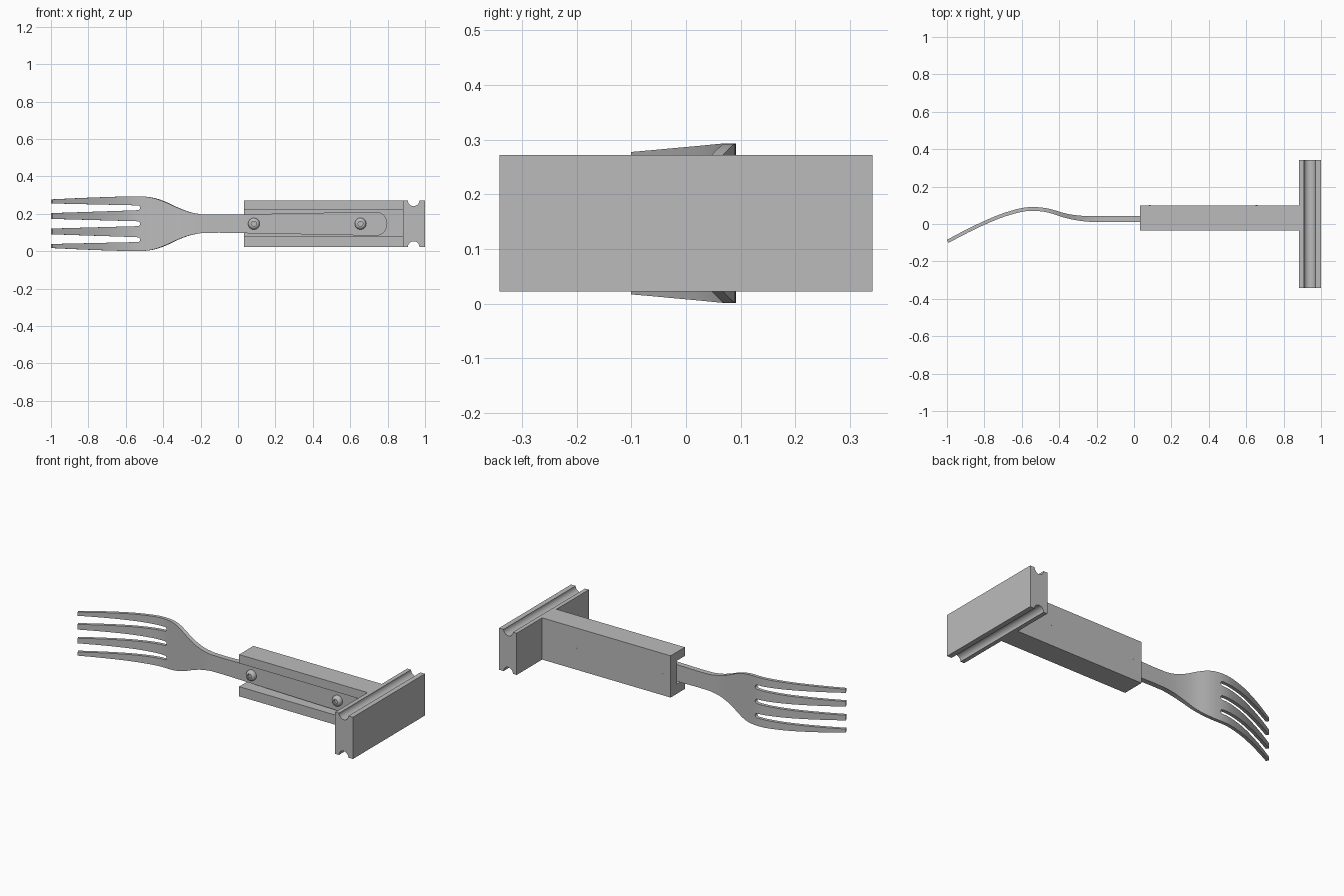
import bpy, bmesh, math
from mathutils import Vector

if "Cube" in bpy.data.objects:
    bpy.data.objects.remove(bpy.data.objects["Cube"])

ZC = 0.147  # centre height of the whole tool
steel = bpy.data.materials.new("grey")
steel.diffuse_color = (0.5, 0.5, 0.5, 1)
steel.use_nodes = True
steel.node_tree.nodes["Principled BSDF"].inputs["Base Color"].default_value = steel.diffuse_color


def finish(name, bm, smooth=True):
    bmesh.ops.recalc_face_normals(bm, faces=bm.faces)
    me = bpy.data.meshes.new(name)
    bm.to_mesh(me)
    bm.free()
    ob = bpy.data.objects.new(name, me)
    bpy.context.collection.objects.link(ob)
    me.materials.append(steel)
    if smooth:
        bpy.ops.object.select_all(action='DESELECT')
        ob.select_set(True)
        bpy.context.view_layer.objects.active = ob
        bpy.ops.object.shade_smooth_by_angle(angle=math.radians(30))
    return ob


def prism(name, pts, move, smooth=True):
    """Extrude a closed outline along a vector."""
    bm = bmesh.new()
    face = bm.faces.new([bm.verts.new(p) for p in pts])
    new = bmesh.ops.extrude_face_region(bm, geom=[face])["geom"]
    bmesh.ops.translate(bm, vec=move, verts=[v for v in new if isinstance(v, bmesh.types.BMVert)])
    return finish(name, bm, smooth)


def spline(table, x):
    """Smooth interpolation through (x, value) pairs."""
    n = len(table)
    if x <= table[0][0]:
        return table[0][1]
    if x >= table[-1][0]:
        return table[-1][1]

    def slope(k):
        a, b = table[max(k - 1, 0)], table[min(k + 1, n - 1)]
        return (b[1] - a[1]) / (b[0] - a[0])
    i = max(k for k in range(n - 1) if table[k][0] <= x)
    (x0, v0), (x1, v1) = table[i], table[i + 1]
    h = x1 - x0
    t = (x - x0) / h
    return ((2*t**3 - 3*t**2 + 1) * v0 + (t**3 - 2*t**2 + t) * h * slope(i)
            + (3*t**2 - 2*t**3) * v1 + (t**3 - t**2) * h * slope(i + 1))


# Handle block: channel section run along x
B, T, LO, HI, FRONT, BACK, FLOOR = 0.022, 0.272, 0.08, 0.22, -0.035, 0.1, 0.043
section = [(FRONT, B), (BACK, B), (BACK, T), (FRONT, T), (FRONT, HI), (FLOOR, HI), (FLOOR, LO), (FRONT, LO)]
prism("handle_block", [(0.032, y, z) for y, z in section], (0.851, 0, 0), False)

# Crossbar: section with a round groove above and below, run along y
arc = [(0.939 + 0.031 * math.cos(a), 0.031 * math.sin(a))
       for a in [math.pi * k / 16 for k in range(17)]]
bar = [(0.883, B)] + [(x, B + d) for x, d in reversed(arc)] + [(1.0, B), (1.0, T)]
bar += [(x, T - d) for x, d in arc] + [(0.883, T)]
prism("crossbar", [(x, -0.341, z) for x, z in bar], (0, 0.682, 0))

# Fork: half width, bend and thickness along its length
WIDTH = [(-1, 0.13), (-0.8, 0.139), (-0.62, 0.145), (-0.5, 0.145), (-0.44, 0.135), (-0.38, 0.113),
         (-0.32, 0.085), (-0.26, 0.063), (-0.2, 0.051), (-0.15, 0.048), (0, 0.05), (0.738, 0.064)]
BEND = [(-1, -0.095), (-0.9, -0.042), (-0.8, 0.006), (-0.7, 0.047), (-0.6, 0.075), (-0.54, 0.081),
        (-0.46, 0.072), (-0.36, 0.043), (-0.28, 0.03), (-0.2, 0.026), (0.8, 0.026)]
THICK = [(-1, 0.018), (-0.6, 0.02), (-0.4, 0.022), (-0.2, 0.031), (0.8, 0.032)]
GAP_END, GAP_R, END_X, END_R = -0.535, 0.013, 0.738, 0.06


def half_width(x):
    w = spline(WIDTH, x)
    if x > END_X:
        w *= math.sqrt(max(0, 1 - ((x - END_X) / END_R) ** 2))
    return w


def edges(x):
    """Heights of the eight tine edges at x; gaps close at the neck."""
    w = half_width(x)
    s = w / 0.145
    t = (x + 1) / (GAP_END + 1)
    if x <= GAP_END:
        g = 0.026 + (GAP_R - 0.026) * t
    else:
        g = math.sqrt(max(0, GAP_R ** 2 - (x - GAP_END) ** 2)) if x < GAP_END + GAP_R else 0
    c = 0.0825 + 0.0025 * min(t, 1) if x < GAP_END else 0.085 * s
    return [ZC + v for v in (-w, -c - g, -c + g, -g, g, c - g, c + g, w)]


xs = [-0.996 + (GAP_END + 0.996) * k / 18 for k in range(19)]
xs += [GAP_END + GAP_R * math.sin(math.pi * k / 12) for k in range(1, 7)]
xs += [-0.522 + 0.342 * k / 22 for k in range(1, 23)] + [-0.1, 0, 0.2, 0.45, END_X]
xs += [END_X + END_R * math.sin(math.pi * k / 20) for k in range(1, 11)]
bm = bmesh.new()
rows = [[bm.verts.new((x, spline(BEND, x), z)) for z in edges(x)] for x in xs]
for a, b in zip(rows, rows[1:]):
    for j in (0, 2, 4, 6):
        bm.faces.new((a[j], b[j], b[j + 1], a[j + 1]))
bmesh.ops.remove_doubles(bm, verts=bm.verts, dist=0.0004)
new = bmesh.ops.extrude_face_region(bm, geom=list(bm.faces))["geom"]
back = {v for v in new if isinstance(v, bmesh.types.BMVert)}
for v in bm.verts:  # thicken across the bend
    x = v.co.x
    slope = (spline(BEND, x + 0.01) - spline(BEND, x - 0.01)) / 0.02 if -0.98 < x < 0.7 else (0.53 if x < 0 else 0)
    side = 0.5 if v in back else -0.5
    v.co += Vector((-slope, 1, 0)).normalized() * spline(THICK, x) * side
finish("fork", bm)


# Screws: rounded head with a hex socket, shank through to the back
def screw(name, cx):
    bm = bmesh.new()
    prof = [(0.0, BACK + 0.0005, 0), (0.004, BACK + 0.0005, 0), (0.012, 0.09, 0), (0.012, 0.01, 0), (0.031, 0.01, 0),
            (0.031, 0.0, 0), (0.028, -0.008, 0), (0.023, -0.013, 0), (0.018, -0.015, 0),
            (0.015, -0.015, 1), (0.015, -0.003, 1), (0.0, -0.003, 0)]
    n = 24
    rings = []
    for r, y, hexed in prof:
        ring = []
        for k in range(n):
            a = 2 * math.pi * k / n
            f = math.cos(math.pi / 6) / math.cos(a % (math.pi / 3) - math.pi / 6) if hexed else 1
            ring.append(bm.verts.new((cx + r * f * math.cos(a), y, ZC + r * f * math.sin(a))))
        rings.append(ring)
    for a, b in zip(rings, rings[1:]):
        for k in range(n):
            bm.faces.new((a[k], a[(k + 1) % n], b[(k + 1) % n], b[k]))
    bmesh.ops.remove_doubles(bm, verts=bm.verts, dist=0.0001)
    finish(name, bm)


screw("screw_front", 0.085)
screw("screw_rear", 0.655)
